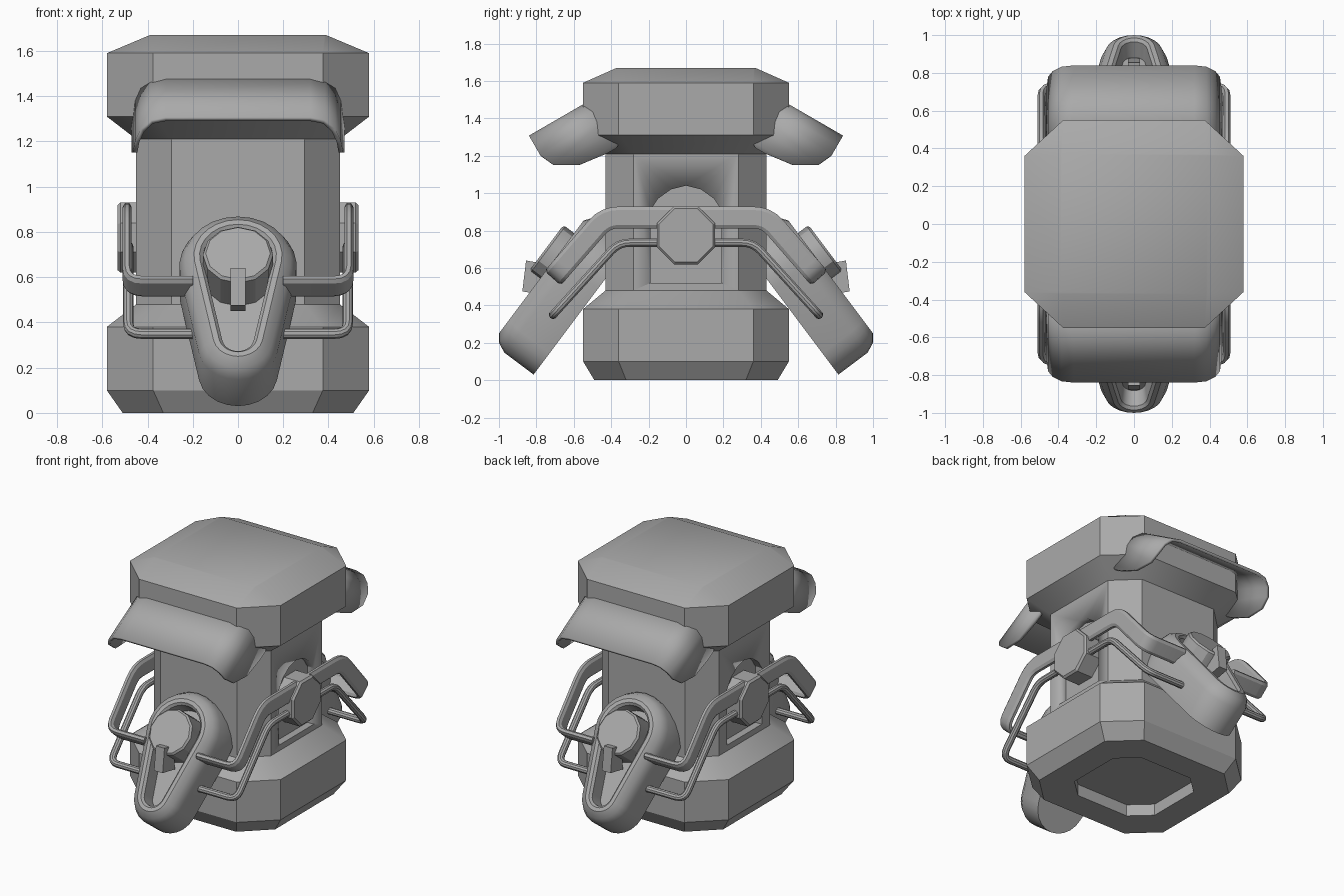
import bpy, bmesh, math
from mathutils import Vector

cube = bpy.data.objects.get("Cube")
if cube:
    bpy.data.objects.remove(cube, do_unlink=True)

grey = bpy.data.materials.new("plain_grey")
grey.use_nodes = True
colour = (0.4, 0.4, 0.4, 1)
grey.diffuse_color = colour
grey.node_tree.nodes["Principled BSDF"].inputs["Base Color"].default_value = colour


def finish(name, bm, mirror=None):
    """Turn a bmesh into a shaded object, optionally mirrored on an axis."""
    bmesh.ops.remove_doubles(bm, verts=bm.verts, dist=0.0005)
    bmesh.ops.recalc_face_normals(bm, faces=bm.faces)
    mesh = bpy.data.meshes.new(name)
    bm.to_mesh(mesh)
    bm.free()
    mesh.materials.append(grey)
    obj = bpy.data.objects.new(name, mesh)
    bpy.context.collection.objects.link(obj)
    bpy.ops.object.select_all(action="DESELECT")
    obj.select_set(True)
    bpy.context.view_layer.objects.active = obj
    bpy.ops.object.shade_smooth_by_angle(angle=math.radians(30))
    if mirror is not None:
        mod = obj.modifiers.new("Mirror", "MIRROR")
        mod.use_axis = [axis == mirror for axis in range(3)]
        mod.use_clip = False
        mod.use_mirror_merge = False
    return obj


def loft(name, rings, mirror=None):
    """Skin closed rings of equal length and cap both ends."""
    bm = bmesh.new()
    loops = [[bm.verts.new(p) for p in ring] for ring in rings]
    n = len(loops[0])
    for a, b in zip(loops, loops[1:]):
        for i in range(n):
            j = (i + 1) % n
            bm.faces.new((a[i], a[j], b[j], b[i]))
    bm.faces.new(loops[0])
    bm.faces.new(loops[-1])
    return finish(name, bm, mirror)


def chamfered(z, hx, hy, cx, cy):
    """Rectangle with cut corners; cx, cy are the half lengths of its flats."""
    quarter = [(hx, cy), (cx, hy)]
    pts = quarter + [(-x, y) for x, y in reversed(quarter)]
    pts += [(-x, -y) for x, y in pts]
    return [(x, y, z) for x, y in pts]


# Body: recessed underside, base, column and cap in one skin
wide = (0.58, 0.55, 0.375, 0.36)
slim = (0.45, 0.43, 0.295, 0.28)
recess = (0.33, 0.31, 0.2, 0.19)
body = loft("body", [
    chamfered(0.08, *recess), chamfered(0, *recess),
    chamfered(0, 0.51, 0.49, 0.33, 0.32),
    chamfered(0.1, *wide), chamfered(0.38, *wide),
    chamfered(0.48, *slim), chamfered(1.21, *slim),
    chamfered(1.31, *wide), chamfered(1.59, *wide),
    chamfered(1.67, 0.39, 0.37, 0.382, 0.362)])

# Arched niches in the sides of the column
half = [(0.19, 0.52), (0.19, 0.91), (0.15, 0.97), (0.08, 1.02)]
arch = half + [(0, 1.04)] + [(-y, z) for y, z in reversed(half)]
cutter = loft("niche_cutter", [[(x, y, z) for y, z in arch] for x in (0.4, 0.7)], 0)
cutter.hide_render = True
cutter.hide_viewport = True
cutter.display_type = "WIRE"
cut = body.modifiers.new("Niches", "BOOLEAN")
cut.operation = "DIFFERENCE"
cut.solver = "EXACT"
cut.object = cutter


# Octagonal hubs in the niches
def hub_ring(x, r):
    angles = [math.pi * (k + 0.5) / 4 for k in range(8)]
    return [(x, r * math.cos(a), 0.775 + r * math.sin(a)) for a in angles]


loft("side_hub", [hub_ring(0.38, 0.168), hub_ring(0.52, 0.168), hub_ring(0.533, 0.155)], 0)


# Arms: sections swept along a rounded path
def rounded(points, radius):
    out = [points[0]]
    for a, p, b in zip(points, points[1:], points[2:]):
        start = p + (a - p).normalized() * radius
        end = p + (b - p).normalized() * radius
        for k in range(5):
            t = k / 4
            out.append(start * (1 - t) ** 2 + p * 2 * t * (1 - t) + end * t * t)
    return out + [points[-1]]


def sweep(name, half_path, section, radius):
    front = [Vector(p) for p in half_path]
    path = [Vector((p.x, -p.y, p.z)) for p in reversed(front)] + front
    path = rounded(path, radius)
    rings = []
    for i, p in enumerate(path):
        t = (path[min(i + 1, len(path) - 1)] - path[max(i - 1, 0)]).normalized()
        if math.hypot(t.y, t.z) > 0.1:
            w = Vector((0, -t.z, t.y)).normalized()
        else:
            w = Vector((0, math.copysign(0.75, p.y), 0.66))
        side = t.cross(w).normalized()
        rings.append([p + side * a + w * b for a, b in section])
    return loft(name, rings, 0)


bar = [(0.02, 0.04), (0.009, 0.058), (-0.009, 0.058), (-0.02, 0.04),
       (-0.02, -0.04), (-0.009, -0.058), (0.009, -0.058), (0.02, -0.04)]
rod = [(0.023 * math.cos(k * math.pi / 5), 0.023 * math.sin(k * math.pi / 5)) for k in range(10)]
sweep("upper_arm", [(0.49, 0.43, 0.87), (0.49, 0.70, 0.56), (0.2, 0.70, 0.56)], bar, 0.07)
sweep("lower_arm", [(0.485, 0.36, 0.735), (0.485, 0.71, 0.35), (0.17, 0.71, 0.35)], rod, 0.06)


# Pods: x across, u down the slope, n out of the sloped face
def sloped(x, u, n):
    return (x, -(0.6 * u + 0.8 * n), 0.6 * n - 0.8 * u)


def teardrop(n, inset):
    lean = math.acos(0.085 / 0.45)
    pts = []
    for centre, r, a, b, steps in ((0.29, 0.175, -lean, lean, 10),
                                   (-0.16, 0.26, lean, 2 * math.pi - lean, 14)):
        for k in range(steps + 1):
            t = a + (b - a) * k / steps
            pts.append(sloped((r - inset) * math.sin(t), centre + (r - inset) * math.cos(t), n))
    return pts


loft("pod_shell", [teardrop(0.67, 0), teardrop(0.865, 0), teardrop(0.92, 0.025),
                   teardrop(0.95, 0.065), teardrop(0.95, 0.09),
                   teardrop(0.935, 0.105), teardrop(0.84, 0.115)], 1)


def disc_ring(n, r):
    angles = [2 * math.pi * k / 12 for k in range(12)]
    return [sloped(r * math.sin(a), -0.115 + r * math.cos(a), n) for a in angles]


loft("pod_disc", [disc_ring(0.8, 0.155), disc_ring(1.01, 0.155), disc_ring(1.022, 0.143)], 1)

latch = [(0.75, 0.62), (0.855, 0.64), (0.875, 0.475), (0.74, 0.45)]
loft("pod_latch", [[(x, -y, z) for y, z in latch] for x in (-0.033, 0.033)], 1)

# Visors: a bent sheet, each line given as x, drop, back end and front end
lines = [(0.32, 0, -0.1, 0.335), (0.385, 0.015, -0.1, 0.335), (0.43, 0.06, -0.1, 0.335),
         (0.455, 0.12, -0.1, 0.335), (0.465, 0.2, -0.1, 0.3),
         (0.47, 0.27, -0.07, 0.18), (0.47, 0.292, -0.04, 0.02)]
lines = [(-x, *rest) for x, *rest in reversed(lines)] + lines
bm = bmesh.new()
strips = []
for x, drop, back, front in lines:
    strips.append([bm.verts.new((x, -(0.55 + 0.865 * s - 0.5 * drop), 1.475 - 0.5 * s - 0.865 * drop))
                   for s in (back, front)])
for a, b in zip(strips, strips[1:]):
    bm.faces.new((a[0], a[1], b[1], b[0]))
visor = finish("visor", bm, 1)
thick = visor.modifiers.new("Thickness", "SOLIDIFY")
thick.thickness = 0.02
if visor.data.polygons[len(lines) // 2 - 1].normal.z < 0:
    thick.offset = 1
